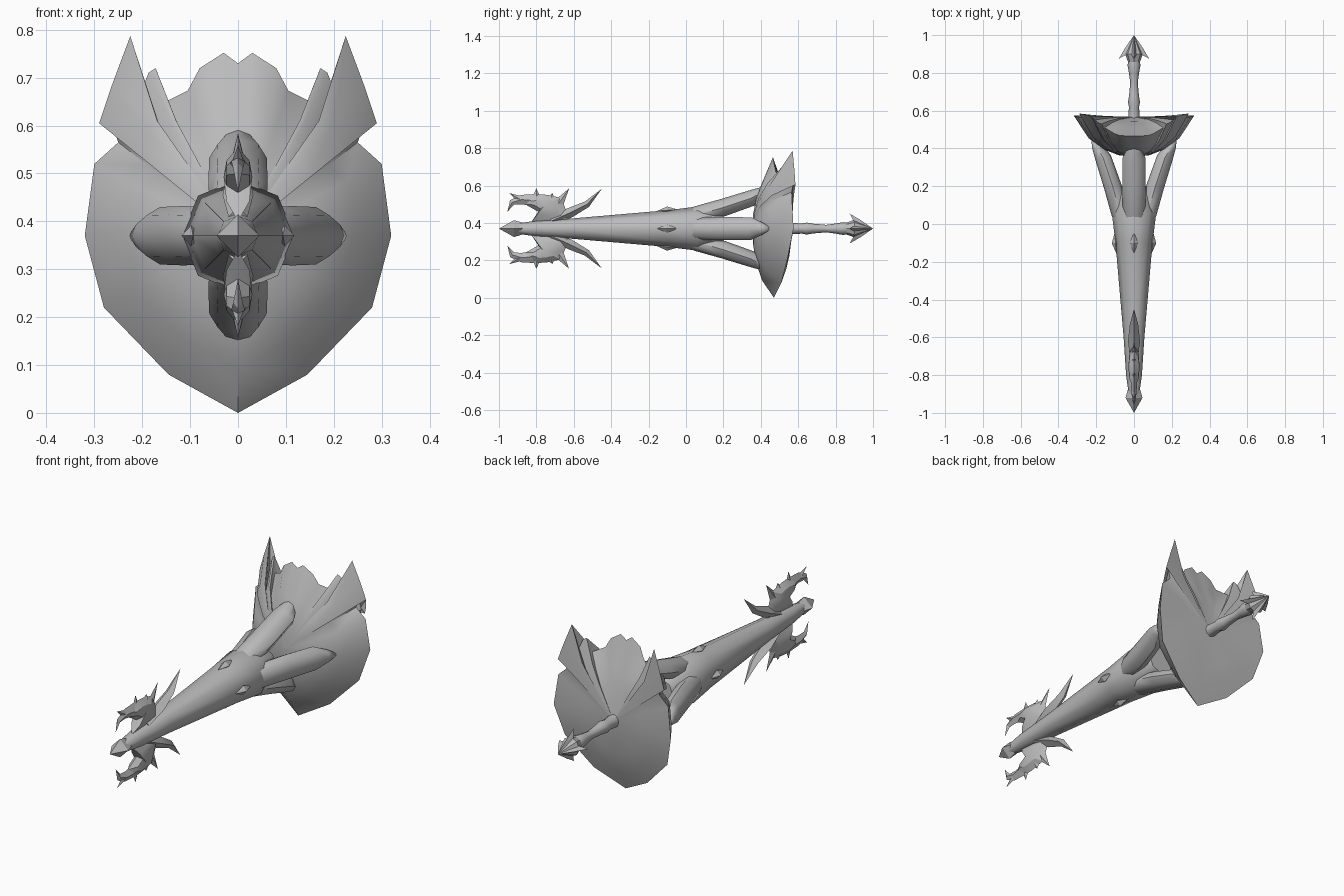
import bpy, bmesh, math
from mathutils import Matrix, Vector

cube = bpy.data.objects.get("Cube")
if cube:
    bpy.data.objects.remove(cube, do_unlink=True)

AXIS = 0.37  # height of the weapon's long axis

steel = bpy.data.materials.new("grey_steel")
GREY = (0.5, 0.5, 0.5, 1)
steel.diffuse_color = GREY
steel.use_nodes = True
steel.node_tree.nodes["Principled BSDF"].inputs["Base Color"].default_value = GREY


def skin(name, rings, turn=0, sharp=40):
    """Bridge equal rings of points; zero-size end rings close the body."""
    bm = bmesh.new()
    rows = [[bm.verts.new(p) for p in ring] for ring in rings]
    n = len(rows[0])
    for a, b in zip(rows, rows[1:]):
        for i in range(n):
            j = (i + 1) % n
            bm.faces.new((a[i], a[j], b[j], b[i]))
    bmesh.ops.remove_doubles(bm, verts=bm.verts, dist=1e-5)
    bmesh.ops.recalc_face_normals(bm, faces=bm.faces)
    place = Matrix.Translation((0, 0, AXIS)) @ Matrix.Rotation(math.radians(turn), 4, "Y")
    bmesh.ops.transform(bm, matrix=place, verts=bm.verts)
    mesh = bpy.data.meshes.new(name)
    bm.to_mesh(mesh)
    bm.free()
    mesh.materials.append(steel)
    obj = bpy.data.objects.new(name, mesh)
    bpy.context.collection.objects.link(obj)
    bpy.ops.object.select_all(action="DESELECT")
    obj.select_set(True)
    bpy.context.view_layer.objects.active = obj
    bpy.ops.object.shade_smooth_by_angle(angle=math.radians(sharp))
    return obj


def loft(name, stations, sides=8, turn=0, sharp=50):
    """Sweep a section along a path in the y-z plane: (y, h, half width, half depth)."""
    path = [Vector((0, s[0], s[1])) for s in stations]
    rings = []
    for k, (p, s) in enumerate(zip(path, stations)):
        along = (path[min(k + 1, len(path) - 1)] - path[max(k - 1, 0)]).normalized()
        across = along.cross(Vector((1, 0, 0)))
        angles = [math.tau * i / sides for i in range(sides)]
        rings.append([p + Vector((s[2] * math.cos(a), 0, 0)) + across * s[3] * math.sin(a)
                      for a in angles])
    rings = [[path[0]] * sides] + rings + [[path[-1]] * sides]
    return skin(name, rings, turn, sharp)


def blade(name, outline, thick, turn=0):
    """Sharp-edged plate in the y-z plane, thickest in the middle."""
    mid = sum((Vector((0, *p)) for p in outline), Vector()) / len(outline)

    def ring(scale, x):
        return [mid + (Vector((0, *p)) - mid) * scale + Vector((x, 0, 0)) for p in outline]
    return skin(name, [ring(0, thick), ring(.55, thick * .8), ring(1, 0),
                       ring(.55, -thick * .8), ring(0, -thick)], turn, 25)


# Lance shaft and pointed tip
loft("shaft", [(-.92, 0, .025, .025), (-.8, 0, .042, .042), (-.6, 0, .055, .055),
               (-.1, 0, .098, .098), (.06, 0, .118, .118), (.2, 0, .07, .07)])
loft("lance_tip", [(-1, 0, 0, 0), (-.92, 0, .045, .045), (-.84, 0, .022, .022)], 4, sharp=20)

# Four prongs reaching back to the shield, and four studs
for i in range(4):
    loft("prong", [(-.02, .04, .04, .04), (.06, .073, .06, .048), (.2, .113, .062, .047),
                   (.35, .163, .06, .043), (.41, .198, .032, .026), (.46, .228, 0, 0)],
         turn=90 * i)
    loft("stud", [(-.155, .094, 0, 0), (-.1, .098, .022, .02), (-.045, .102, 0, 0)],
         4, 90 * i, 20)

# Thorned crests above and below the tip
CORE = [(-.83, .03), (-.79, .09), (-.86, .13), (-.87, .165), (-.8, .185), (-.74, .18),
        (-.67, .165), (-.65, .12), (-.62, .04)]
for turn in (0, 180):
    blade("crest_plate", CORE, .03, turn)
    loft("crest_hook", [(-.8, .15, .02, .035), (-.88, .155, .014, .025),
                        (-.93, .14, .01, .016), (-.955, .09, 0, 0)], 4, turn, 20)
    loft("crest_horn", [(-.72, .04, .02, .02), (-.62, .085, .032, .027),
                        (-.53, .13, .022, .018), (-.45, .213, 0, 0)], 4, turn, 20)
    thorns = [((-.885, .155), (-.945, .19), .02), ((-.8, .16), (-.8, .215), .025),
              ((-.68, .135), (-.625, .215), .027), ((-.72, .165), (-.715, .19), .02)]
    for base, tip, size in thorns:
        loft("crest_thorn", [(*base, .012, size), (*tip, 0, 0)], 4, turn, 20)

# Shield: half rim from the bottom point up to the notched top (x, y, height)
HALF = [(0, .47, 0), (.145, .51, .08), (.28, .545, .22), (.32, .575, .37), (.3, .567, .52),
        (.25, .565, .565), (.265, .572, .605), (.29, .585, .605), (.265, .58, .68),
        (.225, .57, .787), (.21, .55, .65), (.187, .535, .71), (.172, .53, .72),
        (.155, .51, .648), (.105, .48, .673), (.08, .47, .72), (.03, .465, .752),
        (0, .465, .73)]
RIM = HALF + [(-x, y, z) for x, y, z in reversed(HALF[1:-1])]
FRONT, BACK = .355, .567


def shield_ring(scale, target, blend):
    """Shrink the rim to the middle while moving it towards a target depth."""
    return [(x * scale, y + (target - y) * blend,
             ((z if scale == 1 else min(z, .69)) - AXIS) * scale) for x, y, z in RIM]


skin("shield", [shield_ring(0, FRONT, 1), shield_ring(.25, FRONT, .96),
                shield_ring(.5, FRONT, .82), shield_ring(.75, FRONT, .55),
                shield_ring(1, FRONT, 0), shield_ring(.75, BACK, .45),
                shield_ring(.5, BACK, .75), shield_ring(0, BACK, 1)], sharp=50)

# Grip and barbed pommel
grip = [(.54, .032), (.62, .027), (.645, .032), (.68, .026), (.75, .02), (.8, .027),
        (.84, .034), (.87, .03)]
loft("grip", [(y, 0, r, r) for y, r in grip])
loft("pommel", [(.84, 0, .025, .025), (.9, 0, .047, .047), (1, 0, 0, 0)], sharp=30)
BARB = [(1, 0), (.935, .045), (.875, .08), (.905, .035),
        (.905, -.035), (.875, -.08), (.935, -.045)]
for turn in (0, 90):
    blade("pommel_barbs", BARB, .015, turn)
